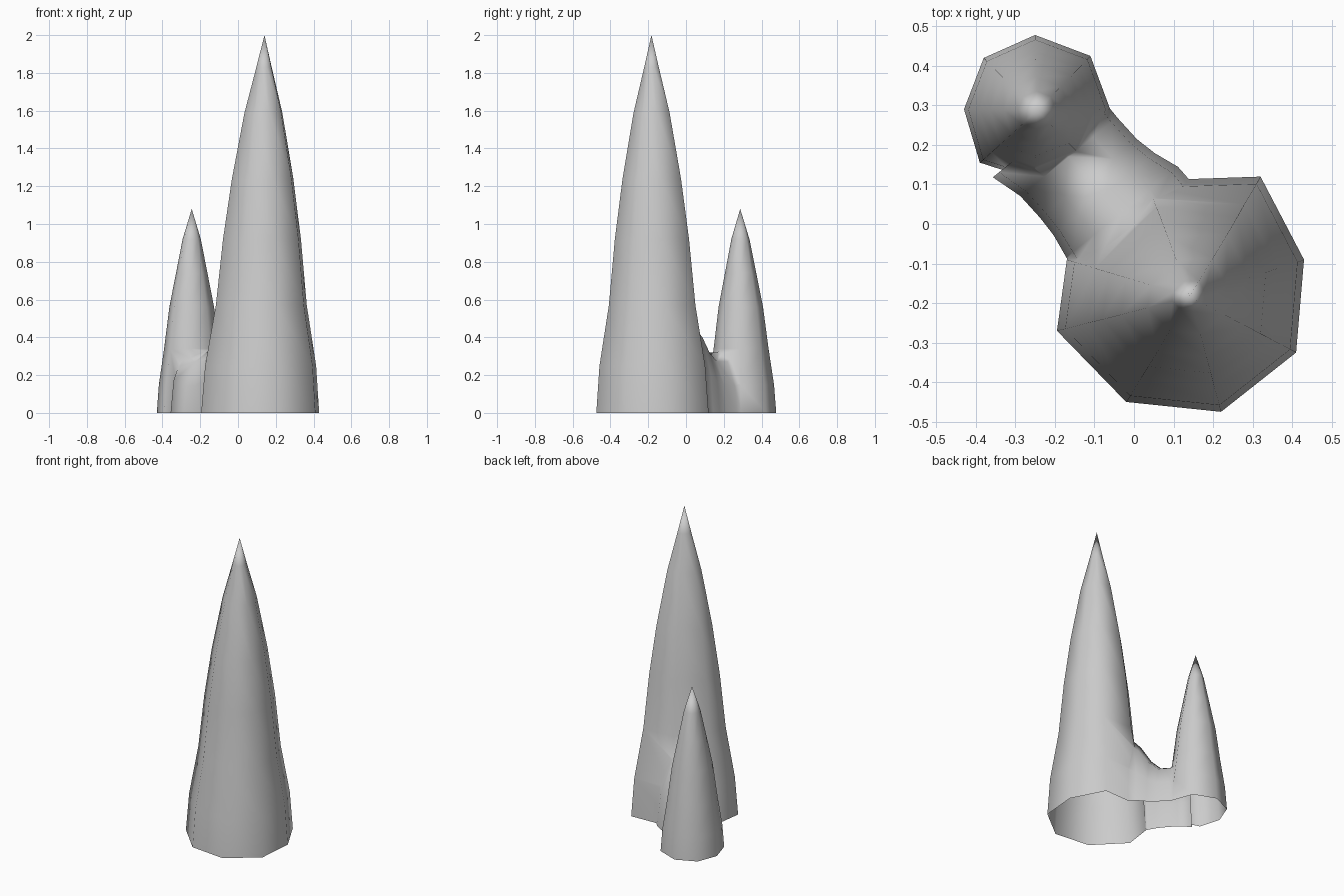
import bpy, bmesh
from mathutils import Vector

if "Cube" in bpy.data.objects:
    bpy.data.objects.remove(bpy.data.objects["Cube"])


def make_object(name, rings, tip=None):
    """Skin a stack of matching closed rings; close the end with a tip or cap."""
    bm = bmesh.new()
    loops = [[bm.verts.new(p) for p in ring] for ring in rings]
    n = len(loops[0])
    for a, b in zip(loops, loops[1:]):
        for i in range(n):
            j = (i + 1) % n
            bm.faces.new((a[i], a[j], b[j], b[i]))
    bm.faces.new(loops[0])
    if tip:
        t = bm.verts.new(tip)
        for i in range(n):
            bm.faces.new((loops[-1][i], loops[-1][(i + 1) % n], t))
    else:
        bm.faces.new(loops[-1])
    bmesh.ops.recalc_face_normals(bm, faces=bm.faces)
    mesh = bpy.data.meshes.new(name)
    bm.to_mesh(mesh)
    bm.free()
    obj = bpy.data.objects.new(name, mesh)
    bpy.context.collection.objects.link(obj)
    return obj


def spire(name, outline, centre, tip, profile, depth):
    """Irregular octagon shrinking up to a point; foot extends below ground."""
    c, t = Vector(centre), Vector(tip)
    rings = []
    for z, s in [(-depth, 1.0)] + profile:
        mid = c.lerp(t.xy, max(z, 0) / t.z)
        rings.append([(*(mid + (Vector(p) - c) * s), z) for p in outline])
    return make_object(name, rings, tip)


# Tall spire
rock = spire("twin_spires",
             [(.32, .12), (.43, -.09), (.41, -.325), (.22, -.475),
              (-.02, -.45), (-.195, -.27), (-.17, -.09), (.03, .11)],
             (.125, -.175), (.14, -.183, 2.0),
             [(0, 1), (.25, .94), (.57, .77), (.92, .66), (1.24, .52),
              (1.59, .32), (1.83, .13)], .10)

# Short spire
small = spire("short_spire",
              [(-.06, .29), (-.11, .425), (-.25, .478), (-.38, .42),
               (-.43, .29), (-.39, .155), (-.25, .11), (-.12, .16)],
              (-.245, .295), (-.245, .287, 1.08),
              [(0, 1), (.15, .94), (.34, .79), (.56, .64), (.74, .45),
               (.92, .26)], .15)

# Saddle between the spires: arches of (x, y, half width, height)
side = Vector((.777, .63))
arch = [(-1, -.2), (-1, 0), (-.88, .45), (-.5, .85), (0, 1),
        (.5, .85), (.88, .45), (1, 0), (1, -.2)]
rings = []
for x, y, w, h in [(.03, -.05, .19, .58), (-.03, .03, .182, .47),
                   (-.075, .075, .165, .37), (-.115, .115, .158, .32),
                   (-.165, .17, .158, .32), (-.225, .225, .17, .38)]:
    ring = []
    for u, v in arch:
        p = Vector((x, y)) + side * u * w
        ring.append((p.x, p.y, v * h if v >= 0 else -.2))
    rings.append(ring)
saddle = make_object("saddle", rings)

# Fuse into one skin
for part in (small, saddle):
    mod = rock.modifiers.new("join", 'BOOLEAN')
    mod.operation = 'UNION'
    mod.solver = 'EXACT'
    mod.object = part
bpy.context.view_layer.update()
fused = bpy.data.meshes.new_from_object(
    rock.evaluated_get(bpy.context.evaluated_depsgraph_get()))
rock.modifiers.clear()
rock.data = fused
for part in (small, saddle):
    bpy.data.objects.remove(part)

# Cut level at the ground, leaving the base open
bm = bmesh.new()
bm.from_mesh(fused)
bmesh.ops.bisect_plane(bm, geom=bm.verts[:] + bm.edges[:] + bm.faces[:],
                       dist=1e-5, plane_co=(0, 0, .003), plane_no=(0, 0, 1),
                       clear_inner=True)
for v in bm.verts:
    if v.co.z < .004:
        v.co.z = 0
bmesh.ops.remove_doubles(bm, verts=bm.verts, dist=.0005)
for f in bm.faces:
    f.smooth = True
bm.to_mesh(fused)
bm.free()
